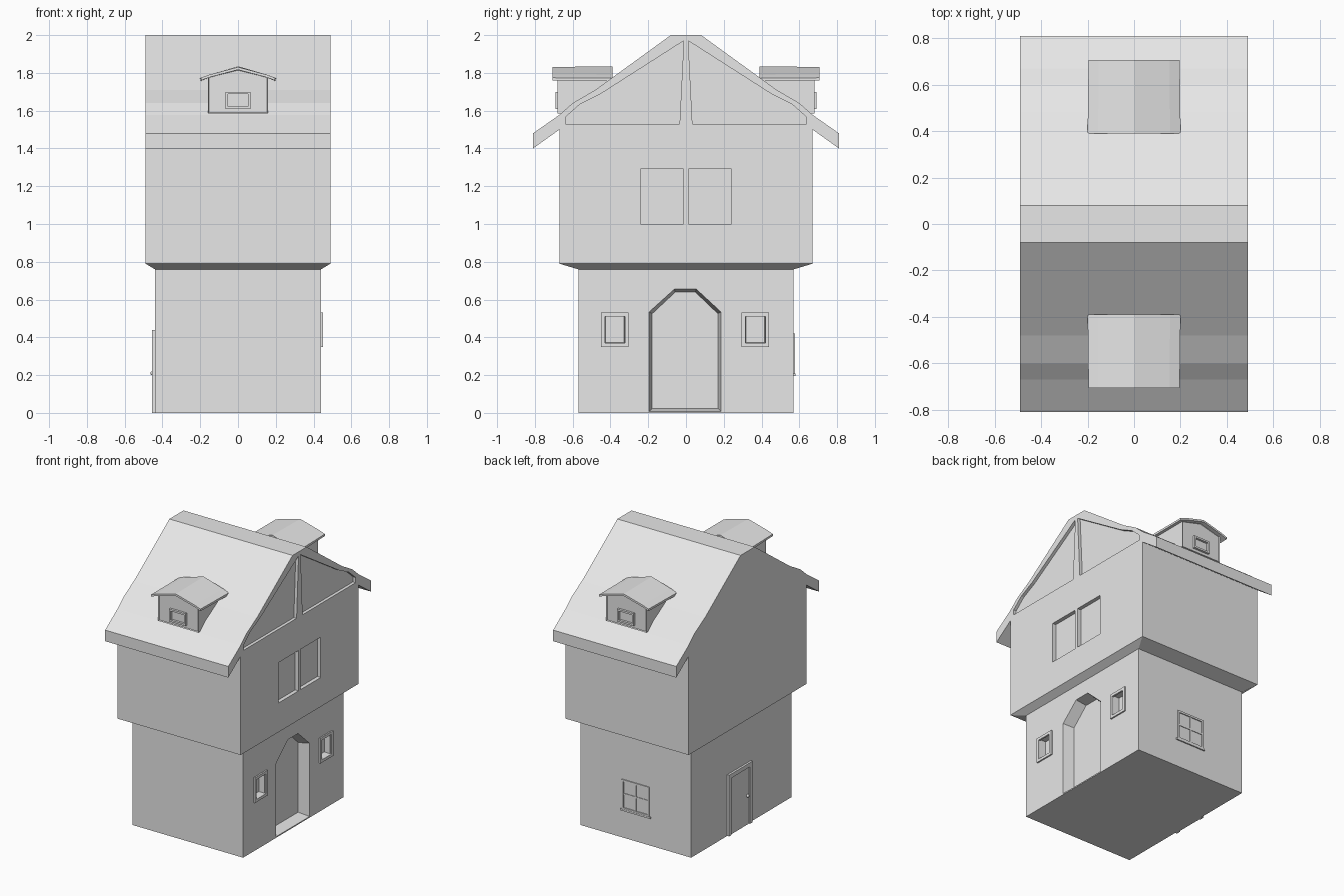
import bpy, bmesh
from mathutils import Vector

if "Cube" in bpy.data.objects:
    bpy.data.objects.remove(bpy.data.objects["Cube"])

GREY = bpy.data.materials.new("plain grey")
GREY.diffuse_color = (0.8, 0.8, 0.8, 1)
GREY.use_nodes = True
GREY.node_tree.nodes["Principled BSDF"].inputs["Base Color"].default_value = GREY.diffuse_color


def finish(name, bm):
    bmesh.ops.recalc_face_normals(bm, faces=bm.faces[:])
    me = bpy.data.meshes.new(name)
    bm.to_mesh(me)
    bm.free()
    me.materials.append(GREY)
    ob = bpy.data.objects.new(name, me)
    bpy.context.collection.objects.link(ob)
    return ob


def prism_bm(bm, pts, axis, a, b, taper=0.0):
    """Extrude a closed outline from a to b; the b end shrinks by taper on each side."""
    us, vs = [p[0] for p in pts], [p[1] for p in pts]
    cu, cv = (min(us) + max(us)) / 2, (min(vs) + max(vs)) / 2
    ku = 1 - 2 * taper / (max(us) - min(us))
    kv = 1 - 2 * taper / (max(vs) - min(vs))

    def co(u, v, d):
        return (d, u, v) if axis == 'x' else (u, d, v)
    A = [bm.verts.new(co(u, v, a)) for u, v in pts]
    B = [bm.verts.new(co(cu + (u - cu) * ku, cv + (v - cv) * kv, b)) for u, v in pts]
    n = len(pts)
    faces = [bm.faces.new(A), bm.faces.new(B[::-1])]
    for i in range(n):
        j = (i + 1) % n
        bm.faces.new((A[i], B[i], B[j], A[j]))
    return faces


def prism(name, pts, axis, a, b, taper=0.0):
    bm = bmesh.new()
    prism_bm(bm, pts, axis, a, b, taper)
    return finish(name, bm)


def rect(u0, u1, v0, v1):
    return [(u0, v0), (u1, v0), (u1, v1), (u0, v1)]


def frame(name, u0, u1, v0, v1, t, axis, a, b, bottom=True):
    """Rectangular border made of bars of width t."""
    bm = bmesh.new()
    base = v0 + t if bottom else v0
    bars = [(u0, u0 + t, base, v1 - t), (u1 - t, u1, base, v1 - t), (u0, u1, v1 - t, v1)]
    if bottom:
        bars.append((u0, u1, v0, v0 + t))
    for r in bars:
        prism_bm(bm, rect(*r), axis, a, b)
    return finish(name, bm)


# House shell: roof and upper storey as one profile, then the narrower ground storey
half = [(0.67, 0.79), (0.67, 1.50), (0.81, 1.40), (0.81, 1.48), (0.67, 1.578),
        (0.60, 1.64), (0.48, 1.71), (0.08, 2.0)]
bm = bmesh.new()
prism_bm(bm, half + [(-y, z) for y, z in reversed(half)], 'x', -0.49, 0.49)
bmesh.ops.recalc_face_normals(bm, faces=bm.faces[:])
base = min(bm.faces, key=lambda f: f.calc_center_median().z)
for z, w, d in ((0.76, 0.44, 0.57), (0.0, 0.44, 0.57)):
    ext = bmesh.ops.extrude_face_region(bm, geom=[base])["geom"]
    bmesh.ops.delete(bm, geom=[base], context='FACES_ONLY')
    base = [g for g in ext if isinstance(g, bmesh.types.BMFace)][0]
    for v in base.verts:
        v.co = Vector((w if v.co.x > 0 else -w, d if v.co.y > 0 else -d, z))
house = finish("house_shell", bm)

# Recesses in the right wall
bm = bmesh.new()
gable = [(0.012, 1.97), (0.034, 1.53), (0.637, 1.53), (0.637, 1.567), (0.56, 1.635), (0.45, 1.69)]
for s in (-1, 1):
    prism_bm(bm, [(s * y, z) for y, z in gable], 'x', 0.53, 0.468)
    prism_bm(bm, rect(*sorted((s * 0.012, s * 0.24)), 1.0, 1.29), 'x', 0.53, 0.463)
    c = s * 0.372 - 0.005
    prism_bm(bm, rect(c - 0.053, c + 0.053, 0.368, 0.519), 'x', 0.47, 0.395, 0.004)
arch = [(-0.195, 0.008), (0.185, 0.008), (0.185, 0.535), (0.055, 0.655), (-0.062, 0.655), (-0.195, 0.535)]
prism_bm(bm, arch, 'x', 0.442, 0.36, 0.016)
cutter = finish("recess_cutter", bm)
mod = house.modifiers.new("recesses", 'BOOLEAN')
mod.operation, mod.solver, mod.object = 'DIFFERENCE', 'EXACT', cutter
bpy.context.view_layer.objects.active = house
bpy.ops.object.modifier_apply(modifier=mod.name)
bpy.data.objects.remove(cutter)

# Frames of the small ground windows beside the arch
for s, side in ((-1, "front"), (1, "back")):
    c = s * 0.372 - 0.005
    frame("small_window_frame_" + side, c - 0.073, c + 0.073, 0.35, 0.531, 0.02, 'x', 0.438, 0.45)

# Door in the left wall
frame("door_frame", -0.107, 0.16, 0.0, 0.44, 0.03, 'x', -0.438, -0.455, bottom=False)
prism("door_panel", rect(-0.08, 0.133, 0.0, 0.412), 'x', -0.438, -0.447)
bm = bmesh.new()
bmesh.ops.create_uvsphere(bm, u_segments=10, v_segments=6, radius=0.011)
bmesh.ops.translate(bm, verts=bm.verts[:], vec=(-0.454, -0.055, 0.21))
finish("door_knob", bm)

# Four-pane window in the back wall
frame("back_window_frame", -0.11, 0.11, 0.205, 0.42, 0.014, 'y', 0.568, 0.577)
bm = bmesh.new()
prism_bm(bm, rect(-0.006, 0.006, 0.215, 0.41), 'y', 0.568, 0.575)
prism_bm(bm, rect(-0.1, 0.1, 0.31, 0.322), 'y', 0.568, 0.574)
finish("back_window_bars", bm)
prism("back_window_sill", rect(-0.12, 0.12, 0.196, 0.208), 'y', 0.568, 0.579)

# Dormers on both slopes
top = [(-0.2, 1.772), (-0.155, 1.79), (0, 1.835), (0.155, 1.79), (0.2, 1.772)]
for s, side in ((-1, "front"), (1, "back")):
    bm = bmesh.new()
    body = [(-0.16, 1.585), (0.16, 1.585), (0.16, 1.78), (0, 1.822), (-0.16, 1.78)]
    face = prism_bm(bm, body, 'y', s * 0.68, s * 0.40)[0]
    bmesh.ops.recalc_face_normals(bm, faces=bm.faces[:])
    bmesh.ops.inset_region(bm, faces=[face], thickness=0.008, depth=-0.006)
    finish("dormer_body_" + side, bm)
    prism("dormer_roof_" + side, top + [(x, z - 0.016) for x, z in reversed(top)],
          'y', s * 0.39, s * 0.707, 0.004)
    frame("dormer_window_" + side, -0.065, 0.065, 1.61, 1.70, 0.013, 'y', s * 0.67, s * 0.69)
